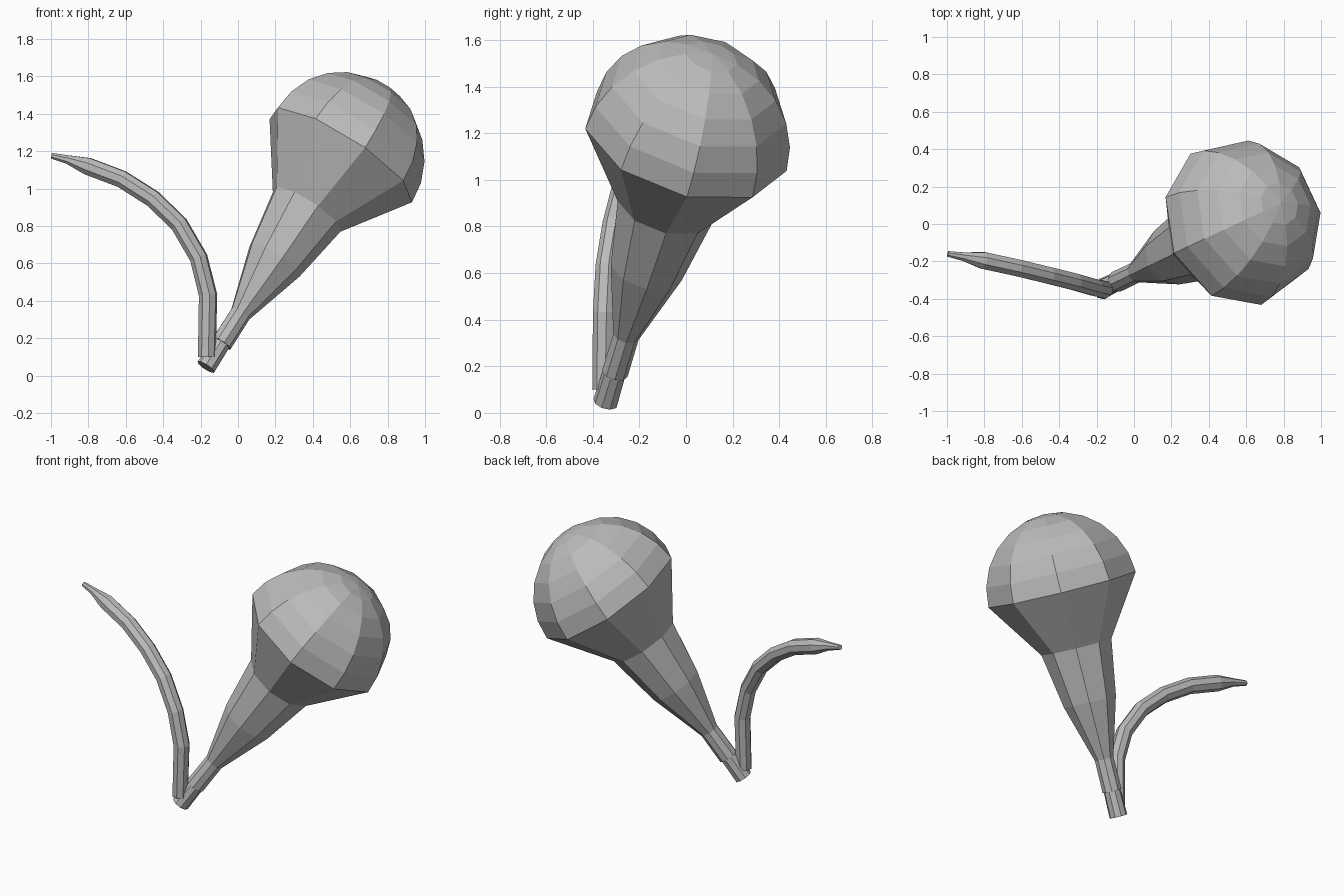
import bpy, bmesh
from math import sin, cos, pi, radians
from mathutils import Vector

cube = bpy.data.objects.get("Cube")
if cube:
    bpy.data.objects.remove(cube)

grey = bpy.data.materials.new("plain_grey")
grey.use_nodes = True
colour = (0.5, 0.5, 0.5, 1)
grey.diffuse_color = colour
grey.node_tree.nodes["Principled BSDF"].inputs["Base Color"].default_value = colour


def ring(centre, u, v, radius, sides, turn=0.0):
    angles = [2 * pi * (i + turn) / sides for i in range(sides)]
    return [centre + radius * (cos(a) * u + sin(a) * v) for a in angles]


def skin(name, rings, tip=None):
    """Join rings into a flat-shaded tube, closed by caps or a pointed tip."""
    bm = bmesh.new()
    loops = [[bm.verts.new(p) for p in r] for r in rings]
    n = len(loops[0])
    for a, b in zip(loops, loops[1:]):
        for i in range(n):
            j = (i + 1) % n
            bm.faces.new((a[i], a[j], b[j], b[i]))
    bm.faces.new(loops[0][::-1])
    if tip is None:
        bm.faces.new(loops[-1])
    else:
        apex = bm.verts.new(tip)
        for i in range(n):
            bm.faces.new((loops[-1][i], loops[-1][(i + 1) % n], apex))
    bmesh.ops.recalc_face_normals(bm, faces=bm.faces)
    mesh = bpy.data.meshes.new(name)
    bm.to_mesh(mesh)
    bm.free()
    mesh.materials.append(grey)
    obj = bpy.data.objects.new(name, mesh)
    bpy.context.collection.objects.link(obj)
    return obj


# Leaning axis shared by the stem and the bulb
base = Vector((-0.17, -0.345, 0.045))
axis = Vector((0.521, 0.249, 0.816)).normalized()
u = Vector((-0.84, 0.32, 0.44))
u = (u - u.dot(axis) * axis).normalized()
v = axis.cross(u)
SIDES = 9


def axis_ring(height, radius, turn=0.0):
    return ring(base + axis * height, u, v, radius, SIDES, turn)


# Short stem under the bulb
skin("stem", [axis_ring(0, 0.054, 0.5), axis_ring(0.2, 0.05, 0.5)])

# Bulb: flaring neck topped by a half sphere
R, RIM, BANDS = 0.453, 1.38, 6
profile = [(0.155, 0.058), (0.35, 0.057), (0.70, 0.16), (1.03, 0.215)]
for k in range(BANDS):
    a = radians(90 / BANDS * k)
    profile.append((RIM + R * sin(a), R * cos(a)))
skin("bulb", [axis_ring(h, r) for h, r in profile], base + axis * (RIM + R))

# Curved shoot: centre points with radius
path = [
    ((-0.167, -0.355, 0.10), 0.048),
    ((-0.160, -0.350, 0.43), 0.050),
    ((-0.210, -0.340, 0.63), 0.049),
    ((-0.315, -0.310, 0.81), 0.049),
    ((-0.455, -0.275, 0.945), 0.049),
    ((-0.620, -0.235, 1.05), 0.049),
    ((-0.805, -0.195, 1.12), 0.049),
    ((-0.910, -0.175, 1.155), 0.025),
    ((-0.995, -0.160, 1.175), 0.016),
]
points = [Vector(p) for p, r in path]
side = Vector((0.22, 0.97, 0)).normalized()
shoot = []
for i, (p, r) in enumerate(path):
    tangent = points[min(i + 1, len(path) - 1)] - points[max(i - 1, 0)]
    up = tangent.cross(side).normalized()
    shoot.append(ring(points[i], side, up, r, 8, 0.5))
skin("curved_shoot", shoot)
